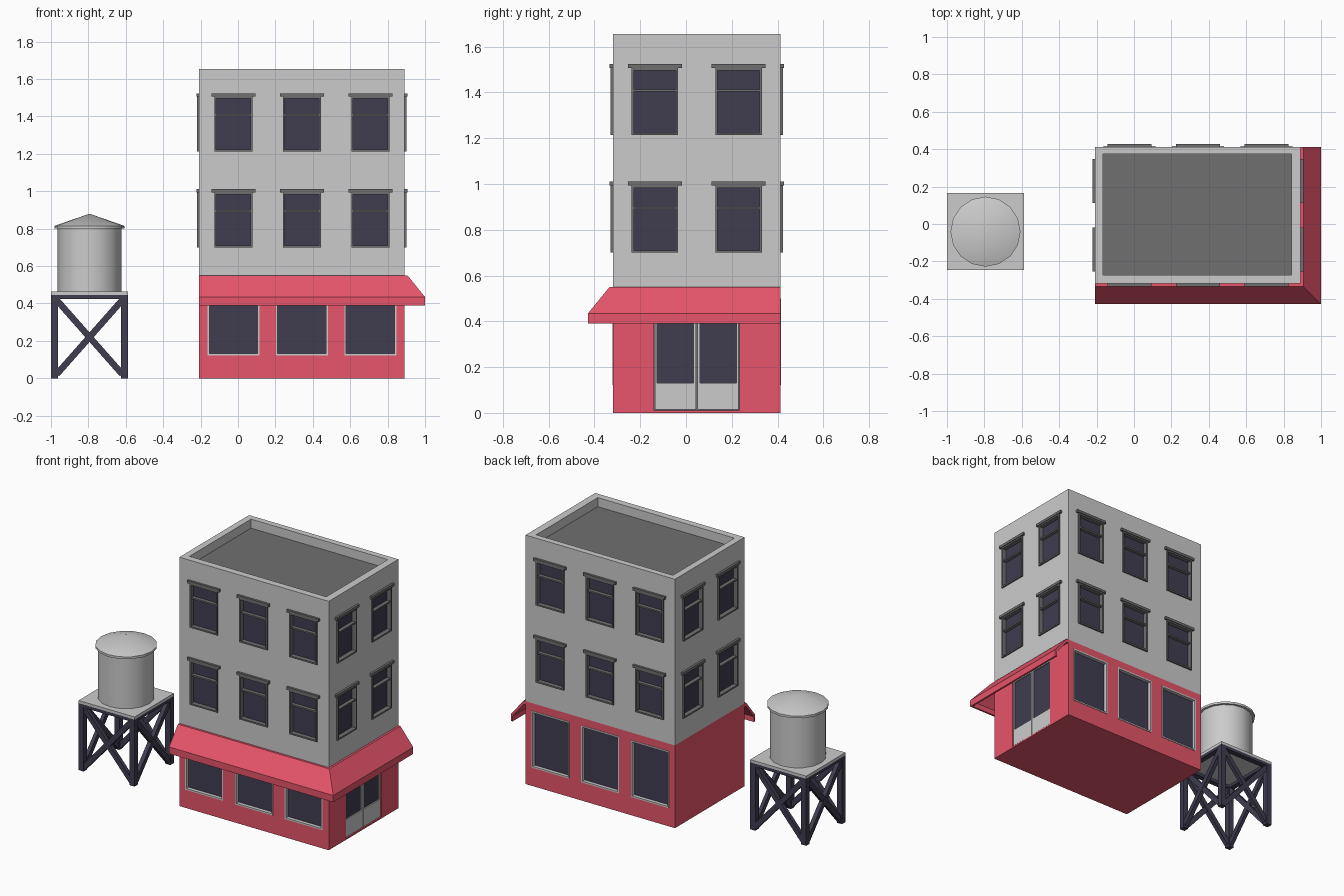
import bpy, bmesh
from math import pi, radians
from mathutils import Matrix, Vector

if "Cube" in bpy.data.objects:
    bpy.data.objects.remove(bpy.data.objects["Cube"])


def material(name, rgb):
    m = bpy.data.materials.new(name)
    m.diffuse_color = (*rgb, 1)
    m.use_nodes = True
    m.node_tree.nodes["Principled BSDF"].inputs["Base Color"].default_value = m.diffuse_color
    return m


RED = material("red", (0.8, 0.09, 0.145))
NAVY = material("navy", (0.05, 0.047, 0.08))
DARK = material("dark_grey", (0.16, 0.16, 0.16))


def add_box(bm, lo, hi, m=Matrix()):
    lo, hi = Vector(lo), Vector(hi)
    t = Matrix.Translation((lo + hi) / 2) @ Matrix.Diagonal((*(hi - lo), 1))
    bmesh.ops.create_cube(bm, size=1, matrix=m @ t)


def finish(bm, name, mat=None):
    bmesh.ops.recalc_face_normals(bm, faces=bm.faces)
    me = bpy.data.meshes.new(name)
    bm.to_mesh(me)
    bm.free()
    ob = bpy.data.objects.new(name, me)
    bpy.context.collection.objects.link(ob)
    if mat:
        me.materials.append(mat)
    return ob


def activate(ob):
    bpy.ops.object.select_all(action='DESELECT')
    ob.select_set(True)
    bpy.context.view_layer.objects.active = ob


# Building footprint
X0, X1, Y0, Y1 = -0.208, 0.891, -0.319, 0.413
CX, CY, HX, HY = (X0 + X1) / 2, (Y0 + Y1) / 2, (X1 - X0) / 2, (Y1 - Y0) / 2
FLOOR, TOP = 0.55, 1.655

parts = {k: bmesh.new() for k in ("cut", "glass", "frame", "shop", "door", "gap")}


def facade(k):
    """Place a wall's local x = along, y = inward, z = up; 0 front, 1 right, 2 back, 3 left."""
    half = HX if k % 2 else HY
    return Matrix.Translation((CX, CY, 0)) @ Matrix.Rotation(k * pi / 2, 4, 'Z') @ Matrix.Translation((0, -half, 0))


def piece(part, m, u0, u1, out0, out1, z0, z1):
    add_box(parts[part], (u0, -out1, z0), (u1, -out0, z1), m)


def border(part, m, u0, u1, out0, out1, z0, z1, w):
    piece(part, m, u0, u0 + w, out0, out1, z0, z1)
    piece(part, m, u1 - w, u1, out0, out1, z0, z1)
    piece(part, m, u0 + w, u1 - w, out0, out1, z0, z0 + w)
    piece(part, m, u0 + w, u1 - w, out0, out1, z1 - w, z1)


# Upper windows on all four sides
for k in range(4):
    m = facade(k)
    for u in ((-0.183, 0.183) if k % 2 else (-0.366, 0, 0.366)):
        for z in (0.70, 1.213):
            t = z + 0.293
            piece("cut", m, u - 0.095, u + 0.095, -0.025, 0.05, z + 0.005, t - 0.005)
            piece("glass", m, u - 0.095, u + 0.095, -0.027, -0.02, z + 0.005, t - 0.005)
            border("frame", m, u - 0.102, u + 0.102, -0.02, 0.01, z, t, 0.01)
            piece("frame", m, u - 0.092, u + 0.092, -0.02, 0.004, z + 0.19, z + 0.2)
            piece("frame", m, u - 0.118, u + 0.118, -0.005, 0.015, t, t + 0.018)

# Shop windows front and back
for k in (0, 2):
    m = facade(k)
    for u in (-0.366, 0, 0.366):
        piece("cut", m, u - 0.139, u + 0.139, -0.025, 0.05, 0.122, 0.5)
        piece("glass", m, u - 0.139, u + 0.139, -0.027, -0.02, 0.122, 0.5)
        border("shop", m, u - 0.139, u + 0.139, -0.02, 0.003, 0.122, 0.5, 0.01)

# Double door on the right
m = facade(1)
piece("cut", m, -0.186, 0.186, -0.025, 0.05, 0.01, 0.5)
piece("gap", m, -0.186, 0.186, -0.027, -0.022, 0.01, 0.5)
for s in (-1, 1):
    a, b = sorted((s * 0.003, s * 0.182))
    ga, gb = sorted((s * 0.014, s * 0.174))
    piece("door", m, a, ga, -0.022, -0.004, 0.014, 0.496)
    piece("door", m, gb, b, -0.022, -0.004, 0.014, 0.496)
    piece("door", m, ga, gb, -0.022, -0.004, 0.014, 0.13)
    piece("door", m, ga, gb, -0.022, -0.004, 0.475, 0.496)
    piece("glass", m, ga, gb, -0.022, -0.012, 0.13, 0.475)

# Roof well is cut from the top
add_box(parts["cut"], (X0 + 0.043, Y0 + 0.045, TOP - 0.065), (X1 - 0.05, Y1 - 0.04, TOP + 0.1))
cutter = finish(parts["cut"], "opening_cutter")
cutter.hide_render = True

# Walls with openings
for name, z0, z1, mat in (("shop_wall", 0, FLOOR, RED), ("upper_wall", FLOOR, TOP, None)):
    bm = bmesh.new()
    add_box(bm, (X0, Y0, z0), (X1, Y1, z1))
    wall = finish(bm, name, mat)
    mod = wall.modifiers.new("openings", 'BOOLEAN')
    mod.operation, mod.solver, mod.object = 'DIFFERENCE', 'EXACT', cutter
    activate(wall)
    bpy.ops.object.modifier_apply(modifier=mod.name)
bpy.data.objects.remove(cutter)

finish(parts["glass"], "window_glass", NAVY)
finish(parts["frame"], "window_frames", DARK)
finish(parts["shop"], "shop_window_frames")
finish(parts["door"], "door_leaves")
finish(parts["gap"], "door_backing", DARK)

# Roof deck
bm = bmesh.new()
add_box(bm, (X0 + 0.043, Y0 + 0.045, TOP - 0.07), (X1 - 0.05, Y1 - 0.04, TOP - 0.06))
finish(bm, "roof_deck", DARK)

# Awning: one profile swept round the front right corner
profile = [(0, 0.55), (0.015, 0.55), (0.109, 0.435), (0.109, 0.39),
           (0.096, 0.39), (0.096, 0.425), (0.012, 0.527), (0, 0.527)]
bm = bmesh.new()
rings = [[bm.verts.new((X0, Y0 - o, z)) for o, z in profile],
         [bm.verts.new((X1 + o, Y0 - o, z)) for o, z in profile],
         [bm.verts.new((X1 + o, Y1, z)) for o, z in profile]]
for a, b in zip(rings, rings[1:]):
    for i in range(len(profile)):
        j = (i + 1) % len(profile)
        bm.faces.new((a[i], a[j], b[j], b[i]))
bm.faces.new(rings[0])
bm.faces.new(rings[2][::-1])
finish(bm, "awning", RED)

# Water tower stand: legs, rails and crossed braces
TX, TY, H, W = -0.794, -0.041, 0.206, 0.037
bm = bmesh.new()
for k in range(4):
    m = Matrix.Translation((TX, TY, 0)) @ Matrix.Rotation(k * pi / 2, 4, 'Z')
    add_box(bm, (-H, -H, 0), (-H + W, -H + W, 0.445), m)
    add_box(bm, (-H + W, -H, 0.425), (H - W, -H + W, 0.445), m)
    for s in (-1, 1):
        p, q = Vector((-s * 0.175, -H + 0.018, 0.022)), Vector((s * 0.175, -H + 0.018, 0.418))
        d = q - p
        t = 0.013 + 0.001 * s
        r = Matrix.Translation((p + q) / 2) @ d.to_track_quat('Z', 'Y').to_matrix().to_4x4()
        inv_len = d.length / 2
        # the brace is thin across the face and wide along it
        if abs((r.to_3x3() @ Vector((0, 1, 0))).y) > 0.5:
            add_box(bm, (-0.017, -t, -inv_len), (0.017, t, inv_len), m @ r)
        else:
            add_box(bm, (-t, -0.017, -inv_len), (t, 0.017, inv_len), m @ r)
finish(bm, "tower_stand", NAVY)

# Platform
bm = bmesh.new()
add_box(bm, (TX - H, TY - H, 0.445), (TX + H, TY + H, 0.463))
finish(bm, "tower_platform")


def lathe(name, pts, n):
    bm = bmesh.new()
    vs = [bm.verts.new((TX + r, TY, z)) for r, z in pts]
    es = [bm.edges.new(e) for e in zip(vs, vs[1:])]
    bmesh.ops.spin(bm, geom=vs + es, cent=(TX, TY, 0), axis=(0, 0, 1), angle=2 * pi, steps=n)
    bmesh.ops.remove_doubles(bm, verts=bm.verts, dist=1e-4)
    ob = finish(bm, name)
    activate(ob)
    bpy.ops.object.shade_smooth_by_angle(angle=radians(35))


# Tank and its conical lid
lathe("water_tank", [(0, 0.46), (0.171, 0.46), (0.171, 0.803), (0, 0.803)], 16)
lathe("tank_lid", [(0, 0.8), (0.187, 0.8), (0.187, 0.815), (0, 0.88)], 16)
